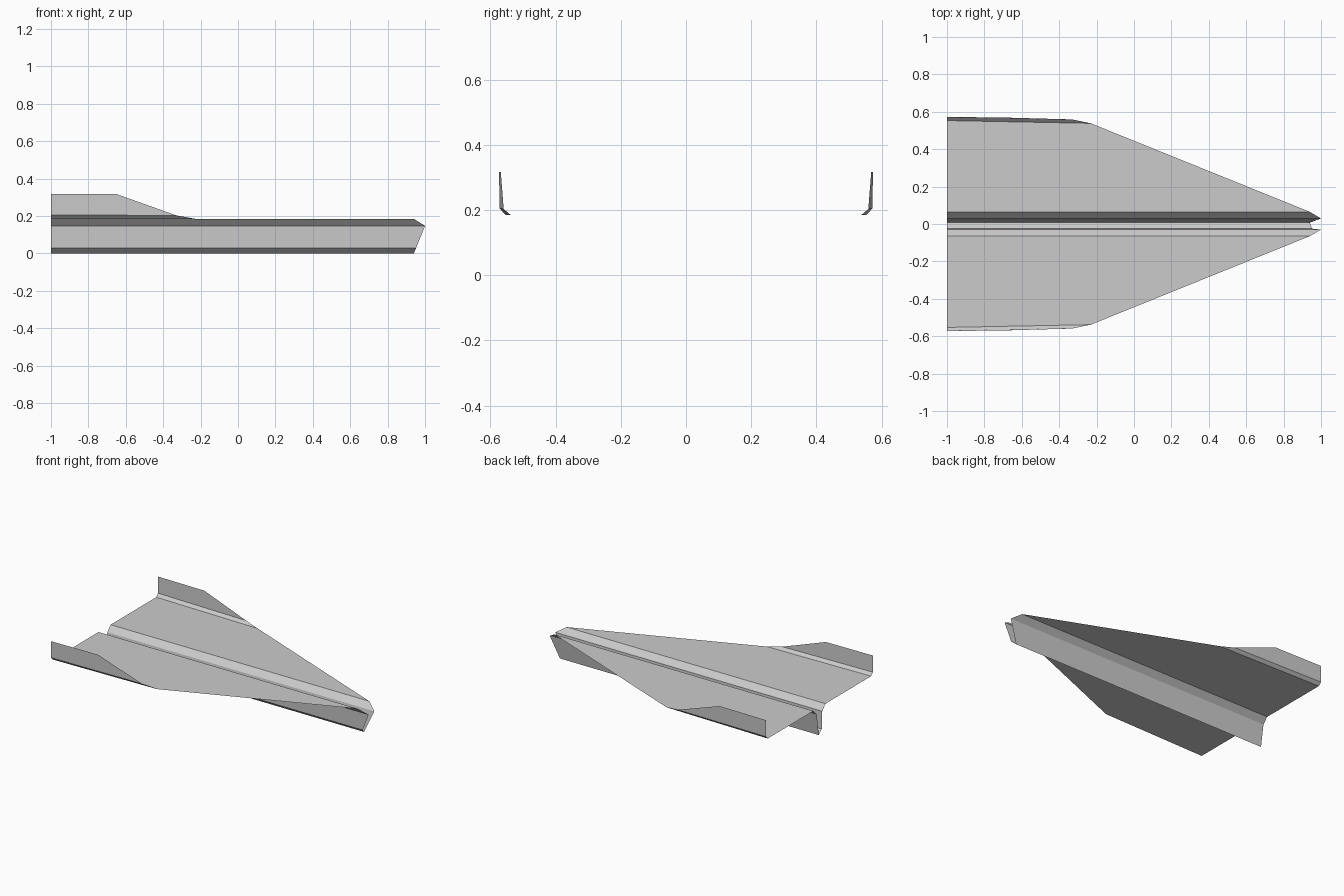
import bpy
import bmesh

if "Cube" in bpy.data.objects:
    bpy.data.objects.remove(bpy.data.objects["Cube"])


def sheet(name, polygons, mirror=False):
    """Thin folded sheet made of flat panels joined along their creases."""
    bm = bmesh.new()
    for poly in polygons:
        bm.faces.new([bm.verts.new(p) for p in poly])
    bmesh.ops.remove_doubles(bm, verts=bm.verts, dist=1e-4)
    mesh = bpy.data.meshes.new(name)
    bm.to_mesh(mesh)
    bm.free()
    obj = bpy.data.objects.new(name, mesh)
    bpy.context.collection.objects.link(obj)
    if mirror:
        mod = obj.modifiers.new("mirror", "MIRROR")
        mod.use_axis = (False, True, False)
    return obj


def strips(lines):
    """Panels between successive creases, each crease = (nose point, tail point)."""
    return [(a[0], a[1], b[1], b[0]) for a, b in zip(lines, lines[1:])]


def crease(nose_x, y, z):
    return (nose_x, y, z), (-1, y, z)


# Creases shared by neighbouring parts
shoulder = crease(0.94, 0.065, 0.185)
body_top = crease(1.0, 0.03, 0.147)
wing_fold = (-0.23, 0.538, 0.185), (-1, 0.553, 0.185)
fin_fold = (-0.33, 0.559, 0.203), (-1, 0.572, 0.205)
fin_top = (-0.65, 0.568, 0.317), (-1, 0.573, 0.317)

# Wings, with the bevelled fold beside the body
sheet("wings", strips([body_top, shoulder, wing_fold]), mirror=True)

# Upturned fins at the wing ends
sheet("wing_end_fins", strips([wing_fold, fin_fold, fin_top]), mirror=True)

# Folded body below the wings, slightly uneven at the bottom fold
sheet("folded_body", strips([
    body_top,
    crease(0.94, 0.007, 0.0),
    crease(0.952, -0.025, 0.028),
    crease(1.0, -0.03, 0.147),
]))
